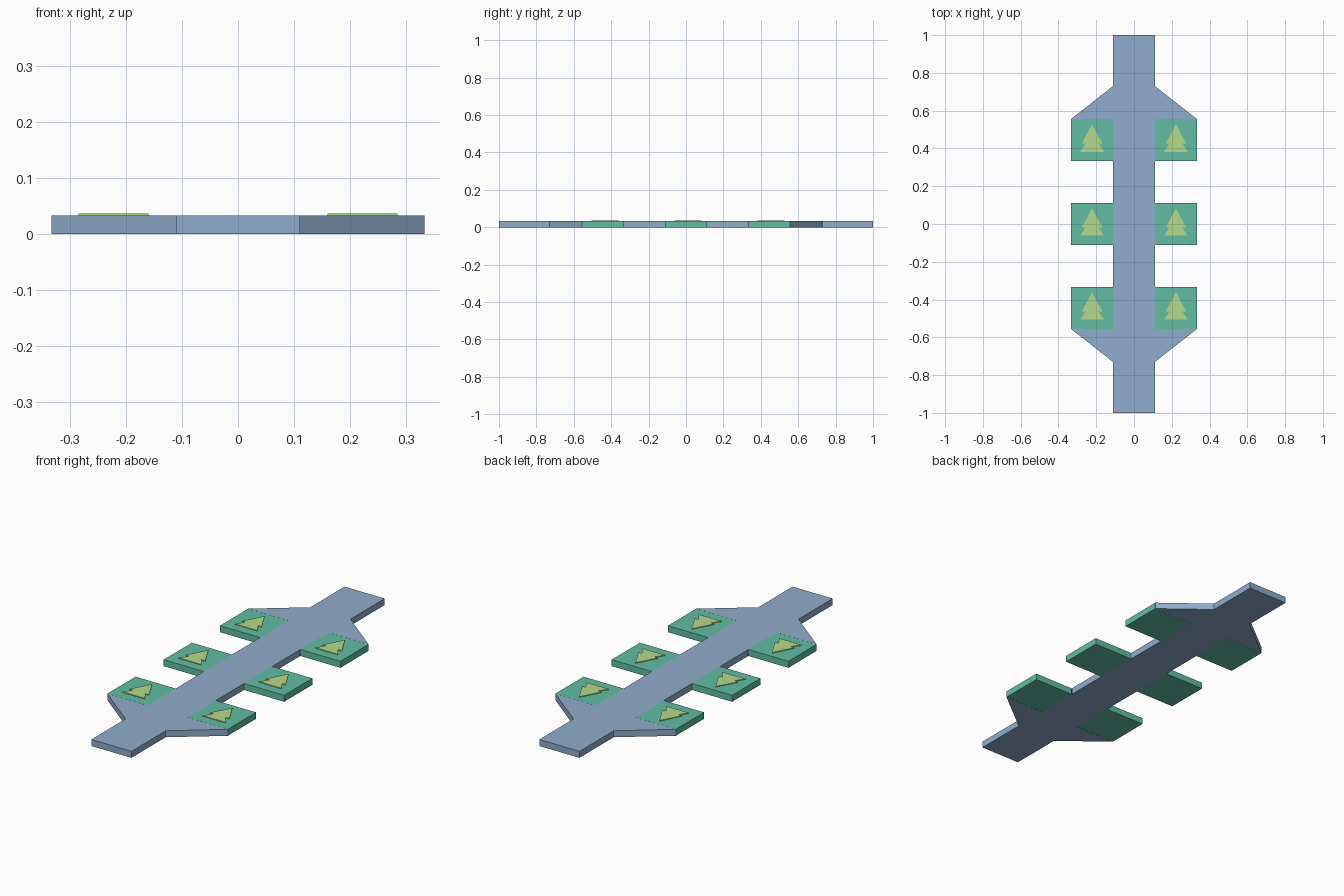
import bpy

if "Cube" in bpy.data.objects:
    bpy.data.objects.remove(bpy.data.objects["Cube"])

A, B, H = 0.111, 0.333, 0.0325   # half deck width, half full width, thickness


def material(name, rgb):
    m = bpy.data.materials.new(name)
    m.diffuse_color = (*rgb, 1)
    m.use_nodes = True
    m.node_tree.nodes["Principled BSDF"].inputs["Base Color"].default_value = m.diffuse_color
    return m


BLUE = material("deck_blue", (0.274, 0.413, 0.597))
GREEN = material("pad_green", (0.122, 0.515, 0.371))
LIME = material("tree_lime", (0.456, 0.687, 0.246))


def slab(name, outline, z0, z1, mat, skip=(), bottom=True):
    """Extrude a counter-clockwise outline; skip lists edges left without a wall."""
    n = len(outline)
    verts = [(x, y, z) for z in (z0, z1) for x, y in outline]
    faces = [tuple(range(n, 2 * n))]
    if bottom:
        faces.append(tuple(reversed(range(n))))
    for i in range(n):
        if i not in skip:
            j = (i + 1) % n
            faces.append((i, j, j + n, i + n))
    me = bpy.data.meshes.new(name)
    me.from_pydata(verts, [], faces)
    me.materials.append(mat)
    ob = bpy.data.objects.new(name, me)
    bpy.context.collection.objects.link(ob)
    return ob


# Long deck with flared shoulders; walls are left out where the pads join
right = [(A, -1), (A, -0.73), (B, -0.556), (A, -0.556), (A, -0.333), (A, -0.111),
         (A, 0.111), (A, 0.333), (A, 0.556), (B, 0.556), (A, 0.73), (A, 1)]
deck = right + [(-x, -y) for x, y in right]
joined = [i + k for k in (0, 12) for i in (2, 3, 5, 7, 8)]
slab("deck", deck, 0, H, BLUE, joined)

# Tree emblem, two stacked tiers
half_tree = [(0.0625, -0.062), (0.034, -0.018), (0.054, -0.018)]
tree = half_tree + [(0, 0.083)] + [(-x, y) for x, y in reversed(half_tree)]

# Six side pads, each with a raised tree
for side, sx in (("left", -1), ("right", 1)):
    for row, cy in (("front", -0.4445), ("middle", 0), ("back", 0.4445)):
        cx = sx * 0.222
        pad = [(cx - A, cy - A), (cx + A, cy - A), (cx + A, cy + A), (cx - A, cy + A)]
        slab(f"pad_{side}_{row}", pad, 0, H, GREEN, [3 if sx > 0 else 1])
        slab(f"tree_{side}_{row}", [(cx + x, cy + y) for x, y in tree],
             H, 0.036, LIME, bottom=False)
